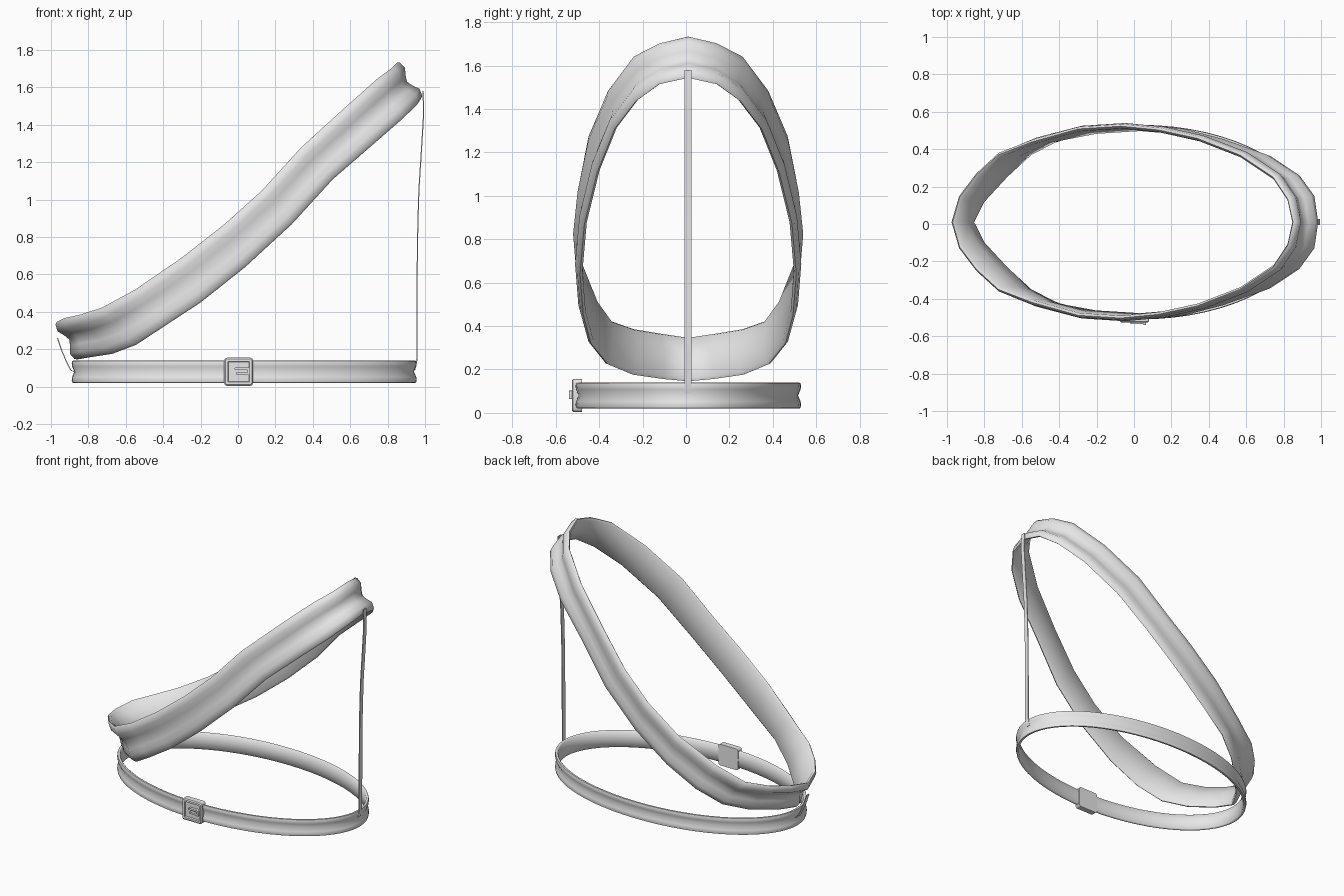
import bpy, bmesh, math
from mathutils import Vector, Matrix

cube = bpy.data.objects.get("Cube")
if cube:
    bpy.data.objects.remove(cube, do_unlink=True)

grey = bpy.data.materials.new("plain_grey")
grey.use_nodes = True
grey.diffuse_color = (0.8, 0.8, 0.8, 1)
grey.node_tree.nodes["Principled BSDF"].inputs["Base Color"].default_value = (0.8, 0.8, 0.8, 1)

MID_Y = 0.01


def finish(bm, name, angle):
    """Turn a bmesh into a shaded, coloured object."""
    bmesh.ops.recalc_face_normals(bm, faces=bm.faces)
    mesh = bpy.data.meshes.new(name)
    bm.to_mesh(mesh)
    bm.free()
    mesh.materials.append(grey)
    obj = bpy.data.objects.new(name, mesh)
    bpy.context.collection.objects.link(obj)
    bpy.ops.object.select_all(action="DESELECT")
    obj.select_set(True)
    bpy.context.view_layer.objects.active = obj
    bpy.ops.object.shade_smooth_by_angle(angle=math.radians(angle))
    return obj


def skin(rings, name, closed=True, angle=60):
    """Bridge a row of equal cross-sections."""
    bm = bmesh.new()
    rows = [[bm.verts.new(p) for p in ring] for ring in rings]
    n = len(rows[0])
    pairs = list(zip(rows, rows[1:]))
    if closed:
        pairs.append((rows[-1], rows[0]))
    else:
        bm.faces.new(rows[0])
        bm.faces.new(rows[-1])
    for a, b in pairs:
        for i in range(n):
            j = (i + 1) % n
            bm.faces.new((a[i], a[j], b[j], b[i]))
    return finish(bm, name, angle)


# Belt: an ellipse with a grooved band section (outward offset, height)
section = [(-0.012, 0.02), (-0.003, 0.022), (0, 0.035), (-0.002, 0.052),
           (-0.014, 0.08), (-0.002, 0.108), (0, 0.125), (-0.003, 0.138),
           (-0.012, 0.14), (-0.02, 0.135), (-0.026, 0.08), (-0.02, 0.025)]
rings = []
for k in range(64):
    a = math.tau * k / 64
    rings.append([(0.033 + (0.922 + d) * math.cos(a), MID_Y + (0.52 + d) * math.sin(a), z)
                  for d, z in section])
skin(rings, "belt")

# Slanted sash: upper and lower edge points for the back half, mirrored in y
upper = [(.86, 0, 1.74), (.83, .13, 1.71), (.75, .25, 1.65), (.57, .37, 1.49),
         (.34, .46, 1.28), (.13, .505, 1.05), (-.07, .525, .87), (-.30, .51, .69),
         (-.55, .44, .52), (-.73, .37, .42), (-.85, .26, .38), (-.94, .14, .36), (-.98, 0, .34)]
lower = [(.99, 0, 1.55), (.97, .14, 1.52), (.89, .25, 1.44), (.74, .35, 1.31),
         (.51, .43, 1.11), (.29, .49, .87), (.04, .51, .64), (-.20, .495, .45),
         (-.40, .46, .32), (-.55, .38, .22), (-.68, .26, .17), (-.81, .12, .15), (-.87, 0, .14)]


def full_loop(half):
    pts = [Vector(p) for p in half]
    return pts + [Vector((p.x, -p.y, p.z)) for p in pts[-2:0:-1]]


up, low = full_loop(upper), full_loop(lower)
count = len(up)
rings = []
for i in range(count):
    across = low[i] - up[i]
    ahead, behind = (i + 1) % count, i - 1
    tangent = up[ahead] + low[ahead] - up[behind] - low[behind]
    out = across.cross(tangent).normalized()
    if out.dot(Vector((up[i].x, up[i].y, 0))) < 0:
        out.negate()
    # The groove deepens toward the two ends
    end = max(0, 1 - (up[i].y / 0.52) ** 2)
    groove = -0.004 - 0.022 * end
    profile = [(0, -.012), (.04, 0), (.2, .008), (.36, groove * .5), (.5, groove),
               (.64, groove * .5), (.8, .008), (.96, 0), (1, -.012),
               (.95, -.024), (.5, groove - .02), (.05, -.024)]
    rings.append([up[i] + across * t + out * d + Vector((0, MID_Y, 0)) for t, d in profile])
skin(rings, "slanted_sash", angle=75)


# Thin straps joining the sash and the belt
def strap(path, name):
    rings = []
    for x, z in path:
        rings.append([(x - .003, MID_Y - .016, z), (x + .003, MID_Y - .016, z),
                      (x + .003, MID_Y + .016, z), (x - .003, MID_Y + .016, z)])
    skin(rings, name, closed=False, angle=30)


strap([(.99, 1.58), (.992, 1.45), (.983, 1.3), (.967, 1.05), (.96, .8), (.957, .5),
       (.956, .14), (.945, .09)], "left_strap")
strap([(-.965, .26), (-.945, .2), (-.92, .14), (-.895, .09), (-.878, .08)], "right_strap")


# Buckle: rounded plate with a recessed face, plus a raised hook
def block(name, centre, size, corner, inset=0):
    bm = bmesh.new()
    bmesh.ops.create_cube(bm, size=1, matrix=Matrix.Translation(centre) @ Matrix.Diagonal((*size, 1)))
    edges = [e for e in bm.edges if abs(e.verts[0].co.y - e.verts[1].co.y) > 1e-4]
    bmesh.ops.bevel(bm, geom=edges, offset=corner, segments=3, profile=0.5, affect="EDGES")
    if inset:
        front = min(bm.faces, key=lambda f: f.calc_center_median().y)
        bmesh.ops.inset_region(bm, faces=[front], thickness=0.007, depth=0.006)
        bmesh.ops.inset_region(bm, faces=[front], thickness=inset)
        bmesh.ops.inset_region(bm, faces=[front], thickness=0.004, depth=-0.012)
    return finish(bm, name, 35)


block("buckle_frame", (0.003, -0.5, 0.08), (0.155, 0.04, 0.15), 0.015, 0.013)
block("buckle_hook_top", (0.022, -0.522, 0.096), (0.08, 0.024, 0.012), 0.003)
block("buckle_hook_bottom", (0.025, -0.522, 0.07), (0.074, 0.024, 0.012), 0.003)
block("buckle_hook_end", (0.058, -0.527, 0.083), (0.012, 0.026, 0.038), 0.003)
